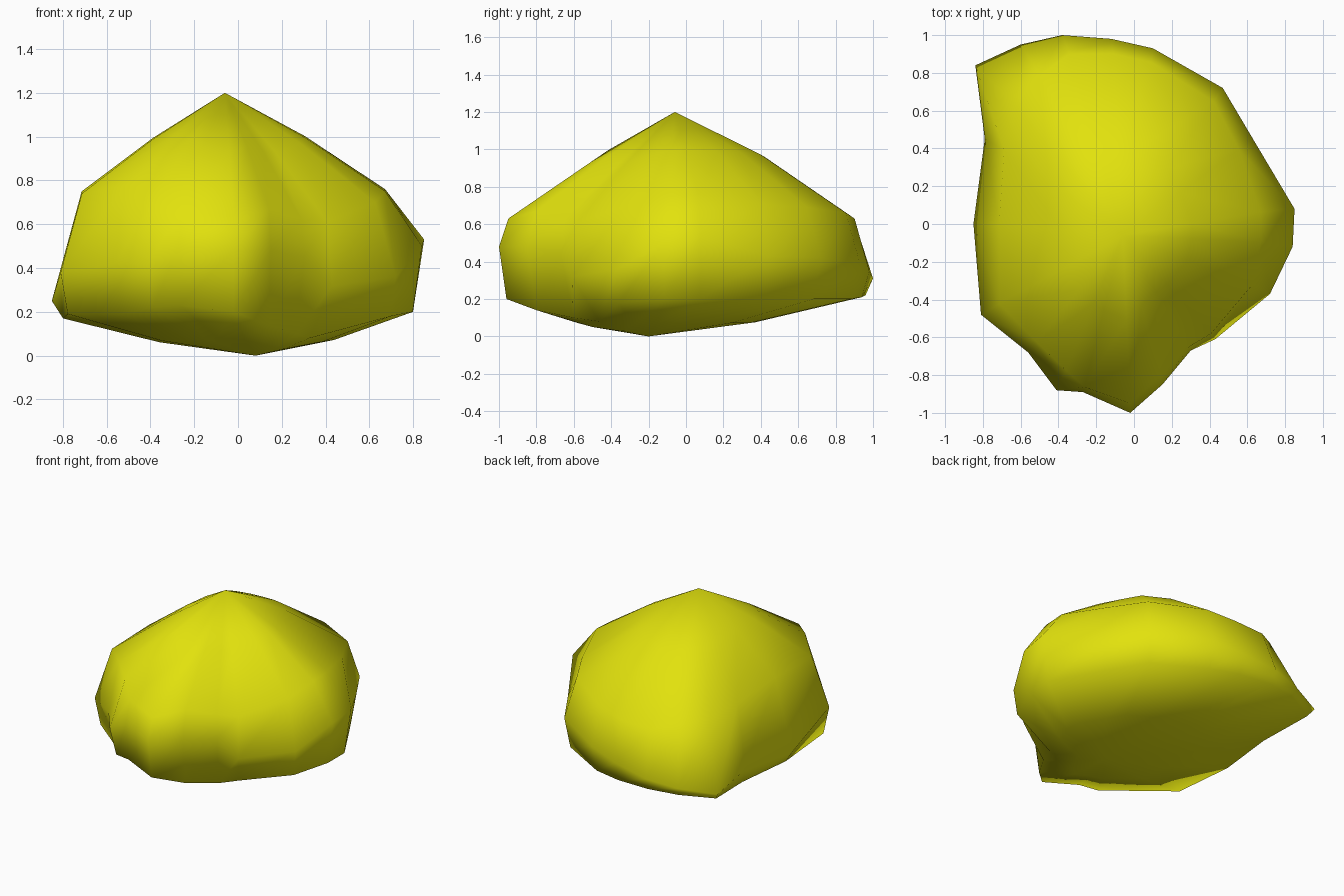
import bpy, bmesh
from mathutils import Vector

# Facet columns, clockwise from the right side:
# widest point x, y, z | shoulder scale, z | lower edge scale, z
COLUMNS = [
    (0.85, 0.08, 0.53, 0.79, 0.76, 0.94, 0.20),
    (0.84, -0.12, 0.50, 0.80, 0.75, 0.95, 0.20),
    (0.72, -0.37, 0.36, 0.87, 0.70, 0.97, 0.18),
    (0.43, -0.61, 0.32, 0.95, 0.61, 0.76, 0.08),
    (0.30, -0.67, 0.45, 0.97, 0.62, 0.90, 0.10),
    (0.15, -0.85, 0.48, 0.94, 0.67, 0.94, 0.14),
    (-0.02, -1.00, 0.48, 0.95, 0.63, 0.96, 0.20),
    (-0.27, -0.89, 0.50, 0.97, 0.66, 0.98, 0.23),
    (-0.41, -0.88, 0.42, 0.88, 0.75, 0.95, 0.22),
    (-0.56, -0.68, 0.42, 0.92, 0.78, 0.96, 0.19),
    (-0.81, -0.48, 0.38, 0.88, 0.74, 0.96, 0.19),
    (-0.85, 0.00, 0.25, 0.84, 0.75, 0.94, 0.17),
    (-0.79, 0.45, 0.28, 0.87, 0.71, 0.95, 0.17),
    (-0.84, 0.84, 0.26, 0.74, 0.67, 0.96, 0.21),
    (-0.60, 0.95, 0.28, 0.83, 0.66, 0.97, 0.22),
    (-0.38, 1.00, 0.31, 0.90, 0.62, 0.96, 0.22),
    (-0.12, 0.98, 0.35, 0.92, 0.63, 0.96, 0.21),
    (0.10, 0.93, 0.39, 0.92, 0.66, 0.95, 0.20),
    (0.47, 0.72, 0.42, 0.90, 0.69, 0.95, 0.20),
    (0.63, 0.45, 0.43, 0.88, 0.71, 0.95, 0.20),
]
PEAK = Vector((-0.06, -0.06, 1.2))
BASE = Vector((0.08, -0.2, 0.0))

bm = bmesh.new()
peak, base = bm.verts.new(PEAK), bm.verts.new(BASE)
rings = []
for x, y, z, s, sz, l, lz in COLUMNS:
    shoulder = Vector((x * s, y * s, sz))
    low = Vector((x * l, y * l, lz))
    # Slopes bulge slightly, most towards the back
    slope = shoulder.lerp(PEAK, 0.5)
    slope.z += 0.02 + 0.025 * max(0, y)
    under = low.lerp(BASE, 0.5)
    under.z = lz * 0.36
    points = (slope, shoulder, Vector((x, y, z)), low, under)
    rings.append([bm.verts.new(p) for p in points])

# Skin neighbouring columns, closing at the peak and the base
for i, a in enumerate(rings):
    b = rings[(i + 1) % len(rings)]
    bm.faces.new((peak, a[0], b[0]))
    bm.faces.new((base, b[-1], a[-1]))
    for k in range(len(a) - 1):
        bm.faces.new((a[k], a[k + 1], b[k + 1], b[k]))
bmesh.ops.recalc_face_normals(bm, faces=bm.faces)
for f in bm.faces:
    f.smooth = True

mesh = bpy.data.meshes.new("rock")
bm.to_mesh(mesh)
bm.free()
rock = bpy.data.objects.new("rock", mesh)
bpy.context.collection.objects.link(rock)

# Yellow stone
mat = bpy.data.materials.new("yellow_stone")
mat.diffuse_color = (0.76, 0.76, 0.004, 1)
mesh.materials.append(mat)
